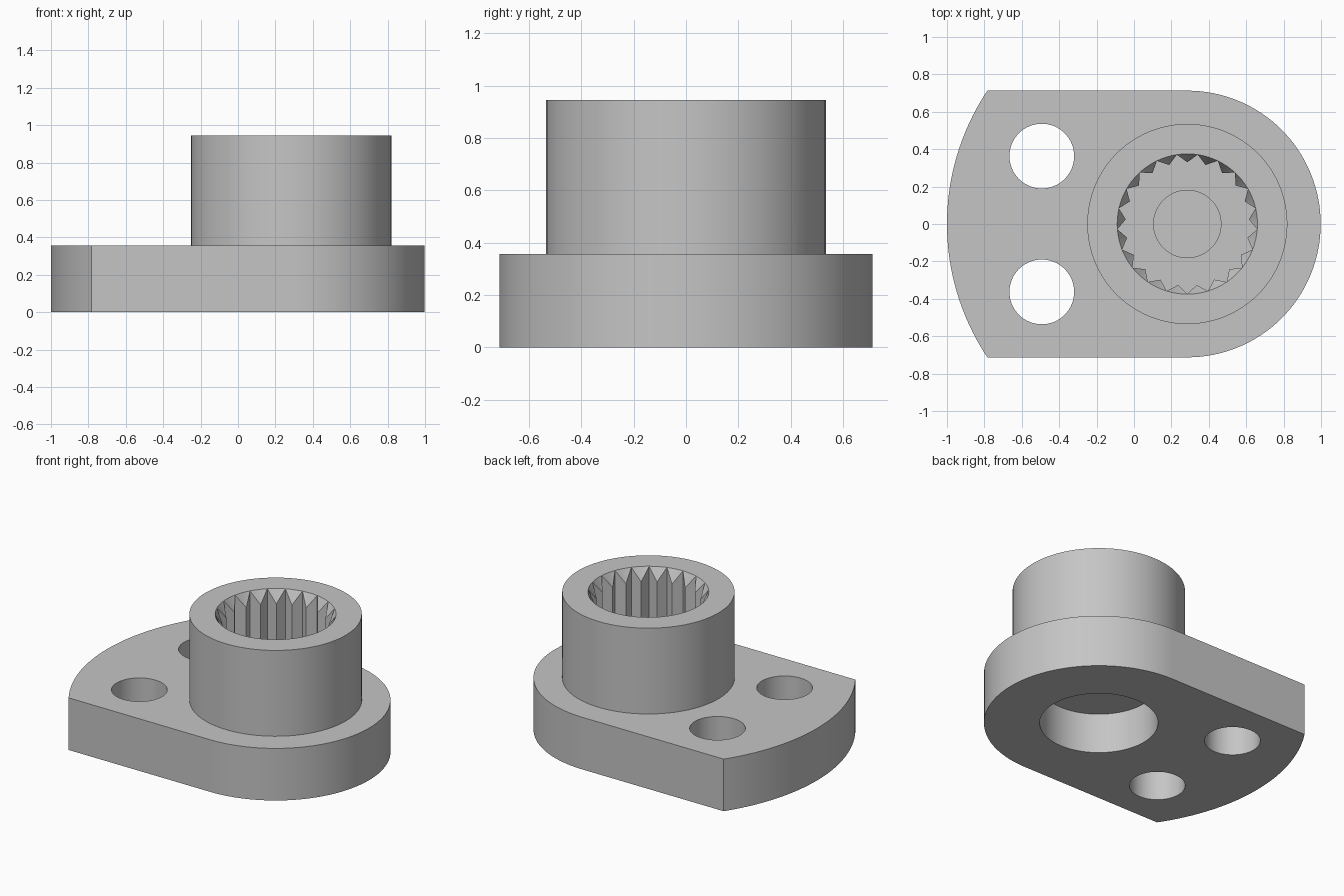
import bpy
import bmesh
from math import atan2, cos, sin, pi, radians

AXIS = 0.285          # x of the socket axis
PLATE_TOP, TOP = 0.357, 0.945
BORE, TIP, FLOOR = 0.375, 0.33, 0.45
TEETH = 21

if "Cube" in bpy.data.objects:
    bpy.data.objects.remove(bpy.data.objects["Cube"])

grey = bpy.data.materials.new("plain grey")
grey.use_nodes = True
grey.diffuse_color = (0.56, 0.56, 0.56, 1)
grey.node_tree.nodes["Principled BSDF"].inputs["Base Color"].default_value = grey.diffuse_color


def make_object(name, bm):
    bmesh.ops.recalc_face_normals(bm, faces=bm.faces)
    mesh = bpy.data.meshes.new(name)
    bm.to_mesh(mesh)
    bm.free()
    mesh.materials.append(grey)
    obj = bpy.data.objects.new(name, mesh)
    bpy.context.collection.objects.link(obj)
    return obj


def arc(x, y, r, start, end, steps):
    return [(x + r * cos(start + (end - start) * i / steps),
             y + r * sin(start + (end - start) * i / steps)) for i in range(steps + 1)]


def prism(name, outline, bottom, top):
    bm = bmesh.new()
    face = bm.faces.new([bm.verts.new((x, y, bottom)) for x, y in outline])
    moved = bmesh.ops.extrude_face_region(bm, geom=[face])["geom"]
    for v in moved:
        if isinstance(v, bmesh.types.BMVert):
            v.co.z = top
    return make_object(name, bm)


def cylinder(name, x, y, r, bottom, top, sides=96):
    return prism(name, arc(x, y, r, 0, 2 * pi, sides)[:-1], bottom, top)


def combine(target, tool, operation):
    mod = target.modifiers.new(tool.name, "BOOLEAN")
    mod.operation, mod.object, mod.solver = operation, tool, "EXACT"
    bpy.context.view_layer.objects.active = target
    bpy.ops.object.modifier_apply(modifier=mod.name)
    bpy.data.objects.remove(tool)


# Flange: round nose, straight sides and a broad curved tail
half = 0.713
spread = atan2(half, 1.07)
outline = arc(AXIS, 0, half, -pi / 2, pi / 2, 64)
outline += arc(AXIS, 0, 1.285, pi - spread, pi + spread, 40)
body = prism("flanged_body", outline, 0, PLATE_TOP)

# Round collar standing on the flange
combine(body, cylinder("collar", AXIS, 0, 0.535, 0.3, TOP), "UNION")

# Socket, its blind centre hole, the underside recess and two bolt holes
combine(body, cylinder("socket_cut", AXIS, 0, BORE, FLOOR, TOP + 0.1, TEETH * 4), "DIFFERENCE")
combine(body, cylinder("centre_cut", AXIS, 0, 0.18, 0.36, TOP), "DIFFERENCE")
combine(body, cylinder("recess_cut", AXIS, 0, 0.367, -0.1, 0.275), "DIFFERENCE")
for side in (-1, 1):
    combine(body, cylinder("bolt_cut", -0.493, side * 0.363, 0.173, -0.1, 0.5, 64), "DIFFERENCE")

# Inner splines with sloping lead-in tops
bm = bmesh.new()
pitch = 2 * pi / TEETH
for i in range(TEETH):
    angle = pi / 2 + i * pitch
    points = [(BORE, k * pitch / 4, TOP) for k in range(-2, 3)] + [(TIP, 0, TOP - 0.085)]
    upper, lower = [], []
    for r, turn, z in points:
        x, y = AXIS + r * cos(angle + turn), r * sin(angle + turn)
        upper.append(bm.verts.new((x, y, z)))
        lower.append(bm.verts.new((x, y, FLOOR)))
    for a in range(4):
        bm.faces.new((upper[a], upper[a + 1], upper[5]))
    for a, b in ((4, 5), (5, 0)):
        bm.faces.new((upper[a], upper[b], lower[b], lower[a]))
splines = make_object("socket_splines", bm)

# Make sure the open splines face the socket axis
for poly in splines.data.polygons:
    c, n = poly.center, poly.normal
    if n.x * (AXIS - c.x) - n.y * c.y < 0:
        poly.flip()

# Smooth round walls, crisp edges
bpy.ops.object.select_all(action="DESELECT")
body.select_set(True)
bpy.context.view_layer.objects.active = body
bpy.ops.object.shade_smooth_by_angle(angle=radians(30))
